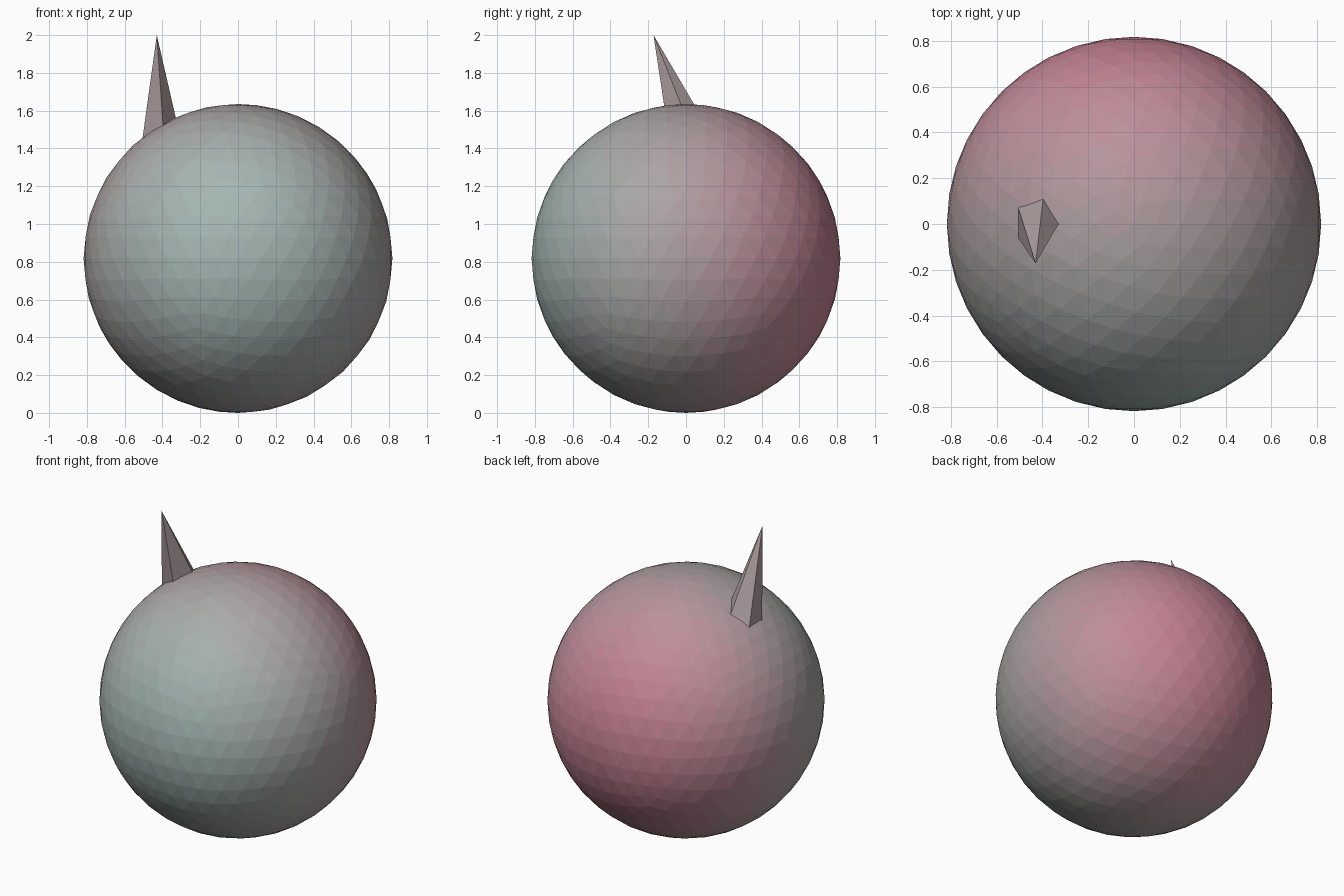
import bpy, bmesh
from mathutils import Vector

if "Cube" in bpy.data.objects:
    bpy.data.objects.remove(bpy.data.objects["Cube"])

R = 0.8175
BANDS = 16
TEAL = Vector((0.37, 0.48, 0.45))
MAUVE = Vector((0.42, 0.34, 0.35))
PINK = Vector((0.58, 0.22, 0.29))


def make_mat(name, rgb):
    m = bpy.data.materials.new(name)
    m.diffuse_color = (*rgb, 1)
    m.use_nodes = True
    m.node_tree.nodes["Principled BSDF"].inputs["Base Color"].default_value = m.diffuse_color
    return m


def tint(t):
    # front-to-back gradient, t from 0 to 1
    return TEAL.lerp(MAUVE, t * 2) if t < 0.5 else MAUVE.lerp(PINK, t * 2 - 1)


def add_object(name, bm, mats):
    bmesh.ops.recalc_face_normals(bm, faces=bm.faces)
    mesh = bpy.data.meshes.new(name)
    bm.to_mesh(mesh)
    bm.free()
    for m in mats:
        mesh.materials.append(m)
    ob = bpy.data.objects.new(name, mesh)
    bpy.context.collection.objects.link(ob)
    return ob


# Faceted ball, teal at the front fading to pink at the back
bm = bmesh.new()
bmesh.ops.create_icosphere(bm, subdivisions=4, radius=R)
for f in bm.faces:
    t = (f.calc_center_median().y / R + 1) / 2
    f.material_index = min(BANDS - 1, max(0, int(t * BANDS)))
bmesh.ops.translate(bm, verts=bm.verts, vec=(0, 0, R))
add_object("ball", bm, [make_mat(f"ball_tint_{i}", tint((i + 0.5) / BANDS))
                        for i in range(BANDS)])

# Five-sided spike leaning forward, its base sunk into the ball
tip = Vector((-0.43, -0.172, 2.0))
surface_ring = [(-0.33, 0.0, 1.565), (-0.397, 0.108, 1.522),
                (-0.505, 0.07, 1.456), (-0.505, -0.062, 1.457),
                (-0.397, -0.1, 1.523)]
bm = bmesh.new()
top = bm.verts.new(tip)
ring = [bm.verts.new(tip.lerp(Vector(p), 1.08)) for p in surface_ring]
for a, b in zip(ring, ring[1:] + ring[:1]):
    bm.faces.new((top, a, b))
bm.faces.new(ring[::-1])
add_object("spike", bm, [make_mat("spike_mauve", MAUVE)])
